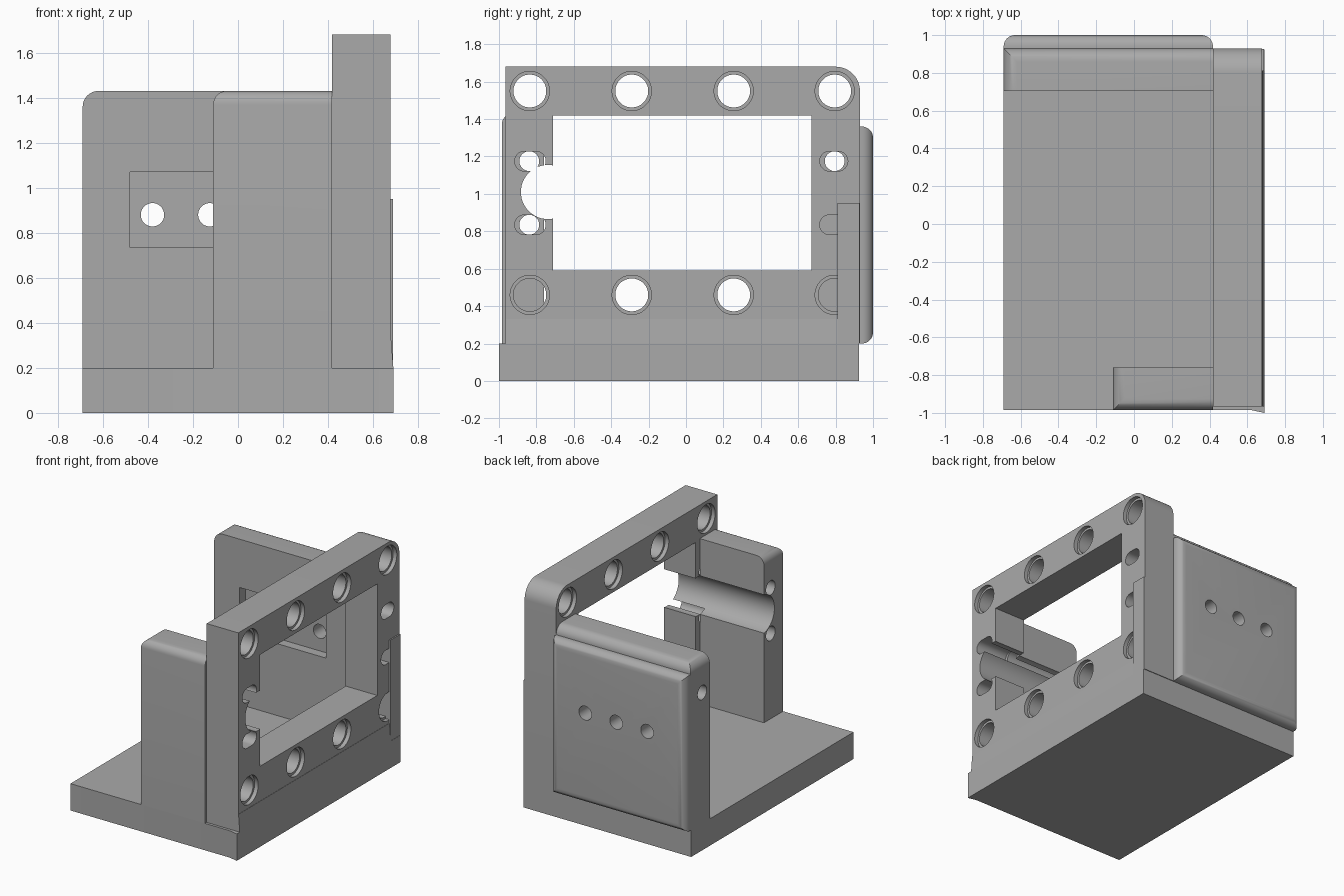
import bpy, bmesh, math
from mathutils import Matrix, Vector

if "Cube" in bpy.data.objects:
    bpy.data.objects.remove(bpy.data.objects["Cube"])

grey = bpy.data.materials.new("machined_grey")
grey.diffuse_color = (0.4, 0.4, 0.4, 1)
grey.use_nodes = True
grey.node_tree.nodes["Principled BSDF"].inputs["Base Color"].default_value = grey.diffuse_color


def add_object(name, bm):
    bmesh.ops.recalc_face_normals(bm, faces=bm.faces)
    me = bpy.data.meshes.new(name)
    bm.to_mesh(me)
    bm.free()
    me.materials.append(grey)
    ob = bpy.data.objects.new(name, me)
    bpy.context.collection.objects.link(ob)
    return ob


def box(name, lo, hi, rounded=(), radius=0.07):
    """Box; rounded lists edges as pairs of outward directions, e.g. '+z-x'."""
    bm = bmesh.new()
    bmesh.ops.create_cube(bm, size=1)
    lo, hi = Vector(lo), Vector(hi)
    for v in bm.verts:
        v.co = [(lo[i] + hi[i]) / 2 + v.co[i] * (hi[i] - lo[i]) for i in range(3)]
    edges = set()
    for spec in rounded:
        want = [("xyz".index(spec[k + 1]), hi if spec[k] == "+" else lo) for k in (0, 2)]
        for e in bm.edges:
            if all(abs(v.co[a] - s[a]) < 1e-5 for v in e.verts for a, s in want):
                edges.add(e)
    if edges:
        bmesh.ops.bevel(bm, geom=list(edges), offset=radius, segments=8,
                        profile=0.5, affect='EDGES', clamp_overlap=True)
    return add_object(name, bm)


def prism(name, pts, axis, a, b):
    """Extrude a 2D outline along x (pts are y,z) or y (pts are x,z) or z (pts are x,y)."""
    place = {"x": lambda p, t: (t, p[0], p[1]), "y": lambda p, t: (p[0], t, p[1]),
             "z": lambda p, t: (p[0], p[1], t)}[axis]
    bm = bmesh.new()
    f = bm.faces.new([bm.verts.new(place(p, a)) for p in pts])
    ext = bmesh.ops.extrude_face_region(bm, geom=[f])
    shift = Vector(place((0, 0), b - a))
    bmesh.ops.translate(bm, vec=shift,
                        verts=[g for g in ext["geom"] if isinstance(g, bmesh.types.BMVert)])
    return add_object(name, bm)


def slot(u, v, r, a, b, axis="x", half=0.0):
    """Round or long hole cutter."""
    n = 40
    pts = []
    for i in range(n):
        t = 2 * math.pi * (i + 0.5) / n
        c = math.cos(t)
        pts.append((u + r * c + math.copysign(half, c), v + r * math.sin(t)))
    return prism("cutter", pts, axis, a, b)


def cut(ob, cutters):
    for c in cutters:
        c.hide_render = True
        m = ob.modifiers.new("cut", 'BOOLEAN')
        m.operation, m.solver, m.object = 'DIFFERENCE', 'EXACT', c
    dg = bpy.context.evaluated_depsgraph_get()
    me = bpy.data.meshes.new_from_object(ob.evaluated_get(dg))
    ob.modifiers.clear()
    ob.data = me
    for c in cutters:
        bpy.data.objects.remove(c)


# Base slab, slightly flared at the front right corner
prism("base", [(-0.69, -0.985), (0.62, -0.985), (0.69, -1.0), (0.69, 0.925), (-0.69, 0.925)],
      "z", 0, 0.2)

# Upright frame with one rounded top corner
Y0, Y1, Z1, R = -0.965, 0.93, 1.68, 0.13
outline = [(Y0, 0.2), (Y1, 0.2)]
outline += [(Y1 - R + R * math.cos(t * math.pi / 24), Z1 - R + R * math.sin(t * math.pi / 24))
            for t in range(13)]
outline.append((Y0, Z1))
frame = prism("frame", outline, "x", 0.418, 0.678)
cutters = [box("cutter", (0.3, -0.71, 0.59), (0.8, 0.67, 1.42))]
for y in (-0.835, -0.29, 0.255, 0.795):
    for z in (0.46, 1.55):
        cutters += [slot(y, z, 0.088, 0.3, 0.8),
                    slot(y, z, 0.105, 0.648, 0.8), slot(y, z, 0.105, 0.3, 0.448)]
for y, half in ((-0.833, 0.03), (0.79, 0.022)):
    for z in (0.835, 1.175):
        cutters.append(slot(y, z, 0.053, 0.3, 0.8, half=half))
cutters.append(slot(-0.738, 1.01, 0.145, 0.3, 0.8))
cut(frame, cutters)

# Flared foot along the frame and filler strip at its back edge
prism("frame_foot", [(0.6, 0.2), (0.69, 0.2), (0.68, 0.33), (0.6, 0.33)], "y", -0.965, 0.81)
box("frame_back_strip", (0.42, 0.81, 0.2), (0.688, 0.927, 0.95))

# Front post with a half bore and two through holes
post = box("front_post", (-0.11, -0.985, 0.2), (0.418, -0.76, 1.43), ("+z-x", "+z-y"), 0.06)
cut(post, [slot(-0.738, 1.01, 0.145, -0.3, 0.6)]
    + [slot(-0.838, z, 0.053, -0.3, 0.6) for z in (0.835, 1.175)])

# Back wall with pocket, three bolt holes and one long hole
bolts = (-0.38, -0.125, 0.13)
wall = box("back_wall", (-0.69, 0.705, 0.2), (0.418, 0.93, 1.43), ("+z-x", "+z+y"), 0.07)
cut(wall, [box("cutter", (-0.48, 0.5, 0.735), (0.23, 0.775, 1.07)),
           slot(0.795, 1.175, 0.053, -0.9, 0.6)]
    + [slot(x, 0.88, 0.052, 0.6, 1.2, "y") for x in bolts])

# Rounded outer pad on the back wall
pad = box("back_pad", (-0.69, 0.93, 0.2), (0.418, 1.0, 1.36),
          ("+y+z", "+y-z", "+y-x", "+y+x"), 0.06)
cut(pad, [slot(x, 0.88, 0.052, 0.6, 1.2, "y") for x in bolts])

# Smooth the curved faces, keep the edges crisp
bpy.ops.object.select_all(action='DESELECT')
for ob in bpy.context.scene.objects:
    ob.select_set(True)
    bpy.context.view_layer.objects.active = ob
bpy.ops.object.shade_smooth_by_angle(angle=math.radians(30))
